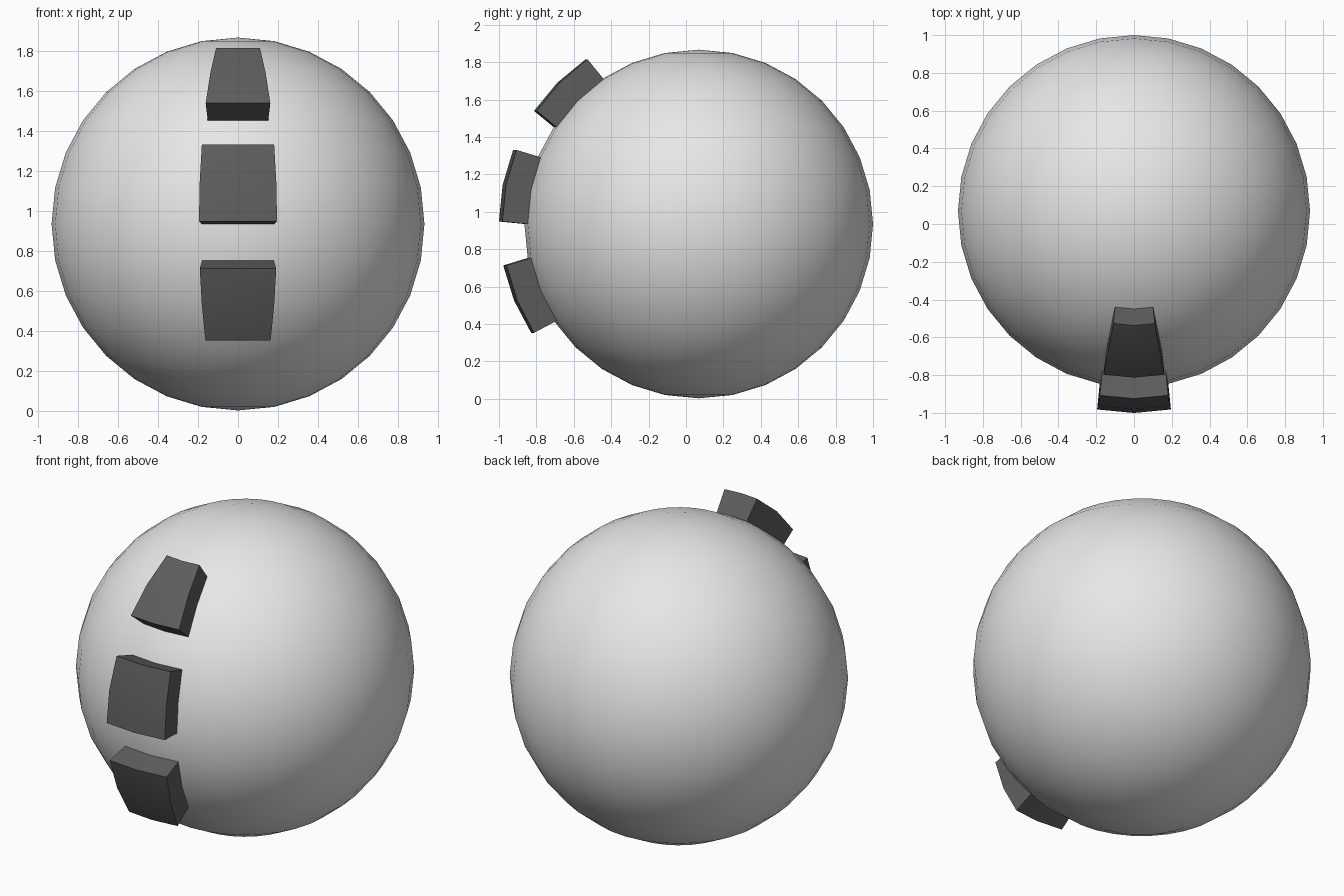
import bpy
import bmesh
from math import asin, atan2, pi, degrees
from mathutils import Vector

RADIUS = 0.932
DEPTH = 0.137
CENTRE = Vector((0, 0.068, RADIUS + 0.003))

default_cube = bpy.data.objects.get("Cube")
if default_cube:
    bpy.data.objects.remove(default_cube, do_unlink=True)


def material(name, value):
    mat = bpy.data.materials.new(name)
    mat.use_nodes = True
    colour = (value, value, value, 1)
    mat.diffuse_color = colour
    mat.node_tree.nodes["Principled BSDF"].inputs["Base Color"].default_value = colour
    return mat


def sphere_mesh():
    bm = bmesh.new()
    bmesh.ops.create_uvsphere(bm, u_segments=32, v_segments=16, radius=RADIUS)
    return bm


def finish(bm, name, mat):
    bmesh.ops.recalc_face_normals(bm, faces=bm.faces)
    mesh = bpy.data.meshes.new(name)
    bm.to_mesh(mesh)
    bm.free()
    mesh.materials.append(mat)
    obj = bpy.data.objects.new(name, mesh)
    obj.location = CENTRE
    bpy.context.collection.objects.link(obj)
    bpy.ops.object.select_all(action='DESELECT')
    obj.select_set(True)
    bpy.context.view_layer.objects.active = obj
    bpy.ops.object.shade_smooth_by_angle(angle=pi / 6)


def button(name, latitude, mat):
    """Raise a two by two patch of the ball, centred on a latitude at the front."""
    bm = sphere_mesh()

    def outside(face):
        c = face.calc_center_median()
        lat = degrees(asin(c.z / c.length))
        lon = degrees(atan2(c.x, -c.y))
        return abs(lat - latitude) > 11.25 or abs(lon) > 11.25

    bmesh.ops.delete(bm, geom=[f for f in bm.faces if outside(f)], context='FACES')
    bm.normal_update()
    normals = {tuple(v.co): v.normal.copy() for v in bm.verts}
    raised = bmesh.ops.extrude_face_region(bm, geom=bm.faces[:], use_keep_orig=True)
    for item in raised["geom"]:
        if isinstance(item, bmesh.types.BMVert):
            item.co += normals[tuple(item.co)] * DEPTH
    finish(bm, name, mat)


# Ball
finish(sphere_mesh(), "snow_ball", material("pale grey", 0.8))

# Buttons down the front
dark = material("dark grey", 0.11)
for label, lat in (("upper", 45), ("middle", 11.25), ("lower", -22.5)):
    button(label + "_button", lat, dark)
